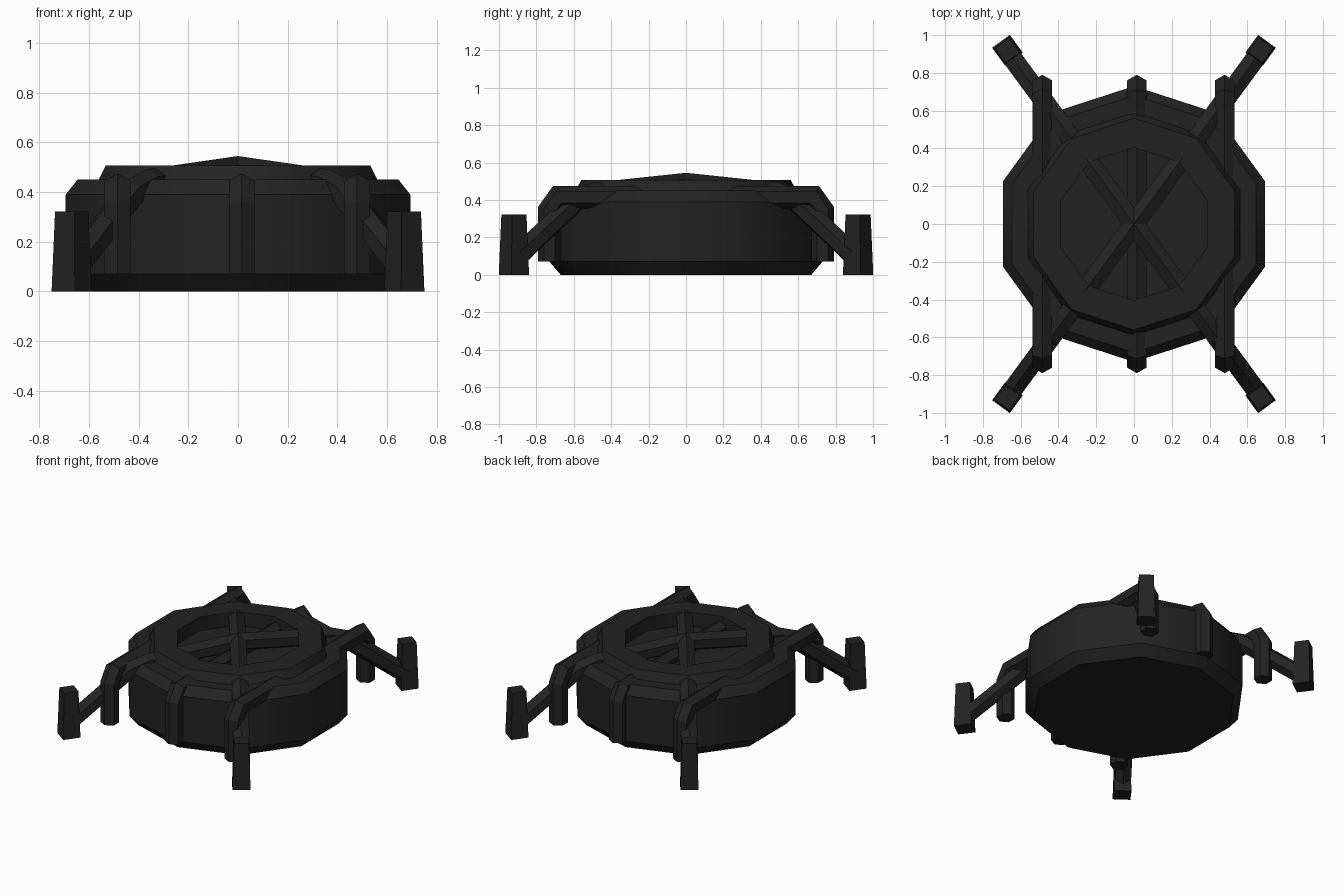
import bpy, bmesh, math
from mathutils import Vector

if "Cube" in bpy.data.objects:
    bpy.data.objects.remove(bpy.data.objects["Cube"])

dark = bpy.data.materials.new("charcoal_metal")
dark.diffuse_color = (0.0165, 0.0165, 0.0165, 1)
dark.use_nodes = True
dark.node_tree.nodes["Principled BSDF"].inputs["Base Color"].default_value = dark.diffuse_color


def finish(name, bm, smooth=None):
    bmesh.ops.recalc_face_normals(bm, faces=bm.faces)
    me = bpy.data.meshes.new(name)
    bm.to_mesh(me)
    bm.free()
    ob = bpy.data.objects.new(name, me)
    bpy.context.collection.objects.link(ob)
    me.materials.append(dark)
    if smooth:
        bpy.ops.object.select_all(action='DESELECT')
        ob.select_set(True)
        bpy.context.view_layer.objects.active = ob
        bpy.ops.object.shade_smooth_by_angle(angle=math.radians(smooth))
    return ob


def skin(bm, rings):
    """Join a list of point rings into a capped solid."""
    vs = [[bm.verts.new(p) for p in r] for r in rings]
    n = len(vs[0])
    for a, b in zip(vs, vs[1:]):
        for i in range(n):
            bm.faces.new((a[i], a[(i + 1) % n], b[(i + 1) % n], b[i]))
    bm.faces.new(vs[0][::-1])
    bm.faces.new(vs[-1])


def lathe(name, profile, sides=10, smooth=None):
    bm = bmesh.new()
    rings = []
    for r, z in profile:
        rings.append([(r * math.cos(math.pi / 2 + math.tau * i / sides),
                       r * math.sin(math.pi / 2 + math.tau * i / sides), z)
                      for i in range(sides)])
    skin(bm, rings)
    return finish(name, bm, smooth)


def tube(name, path, radius, sides=6):
    """Mitred tube along a path in a vertical plane, one corner facing up."""
    pts = [Vector(p) for p in path]
    flat = pts[-1] - pts[0]
    flat.z = 0
    side = flat.normalized().cross(Vector((0, 0, 1)))
    rings = []
    for i, p in enumerate(pts):
        t0 = (pts[i] - pts[i - 1]).normalized() if i else None
        t1 = (pts[i + 1] - pts[i]).normalized() if i < len(pts) - 1 else None
        t0, t1 = t0 or t1, t1 or t0
        t = (t0 + t1).normalized()
        up = side.cross(t) / max(t.dot(t1), 0.3)
        rings.append([p + radius * (up * math.cos(math.tau * k / sides)
                                    + side * math.sin(math.tau * k / sides))
                      for k in range(sides)])
    bm = bmesh.new()
    skin(bm, rings)
    return finish(name, bm)


# Ten-sided drum with rim ring and shallow recessed well
lathe("drum_body", [(0.67, 0), (0.73, 0.07), (0.73, 0.39), (0.68, 0.45),
                    (0.59, 0.45), (0.56, 0.507), (0.405, 0.507), (0.405, 0.41)],
      smooth=37)

# Three straps running front to back over the drum
for name, x in (("left_strap", -0.485), ("middle_strap", 0.015), ("right_strap", 0.48)):
    half = [(0.73, 0.07), (0.73, 0.345), (0.68, 0.415)]
    path = [(x, -y, z) for y, z in half] + [(x, y, z) for y, z in reversed(half)]
    tube(name, path, 0.06)

# Two diagonal leg bars that arch over the centre
for name, s in (("leg_bar_a", 1), ("leg_bar_b", -1)):
    half = [(0.66, 0.90, 0.10), (0.43, 0.587, 0.395), (0.36, 0.491, 0.433)]
    path = [(-s * x, -y, z) for x, y, z in half] + [(0, 0, 0.485)]
    path += [(s * x, y, z) for x, y, z in reversed(half)]
    tube(name, path, 0.06)

# Four tapered feet turned to face along the leg bars
for sx, side in ((-1, "left"), (1, "right")):
    for sy, end in ((-1, "front"), (1, "back")):
        a = math.atan2(sy * 0.92, sx * 0.67)
        rings = []
        for h, z in ((0.058, 0), (0.048, 0.322)):
            rings.append([(sx * 0.67 + h * math.sqrt(2) * math.cos(a + math.pi / 4 + k * math.pi / 2),
                           sy * 0.92 + h * math.sqrt(2) * math.sin(a + math.pi / 4 + k * math.pi / 2), z)
                          for k in range(4)])
        bm = bmesh.new()
        skin(bm, rings)
        finish(end + "_" + side + "_foot", bm)
